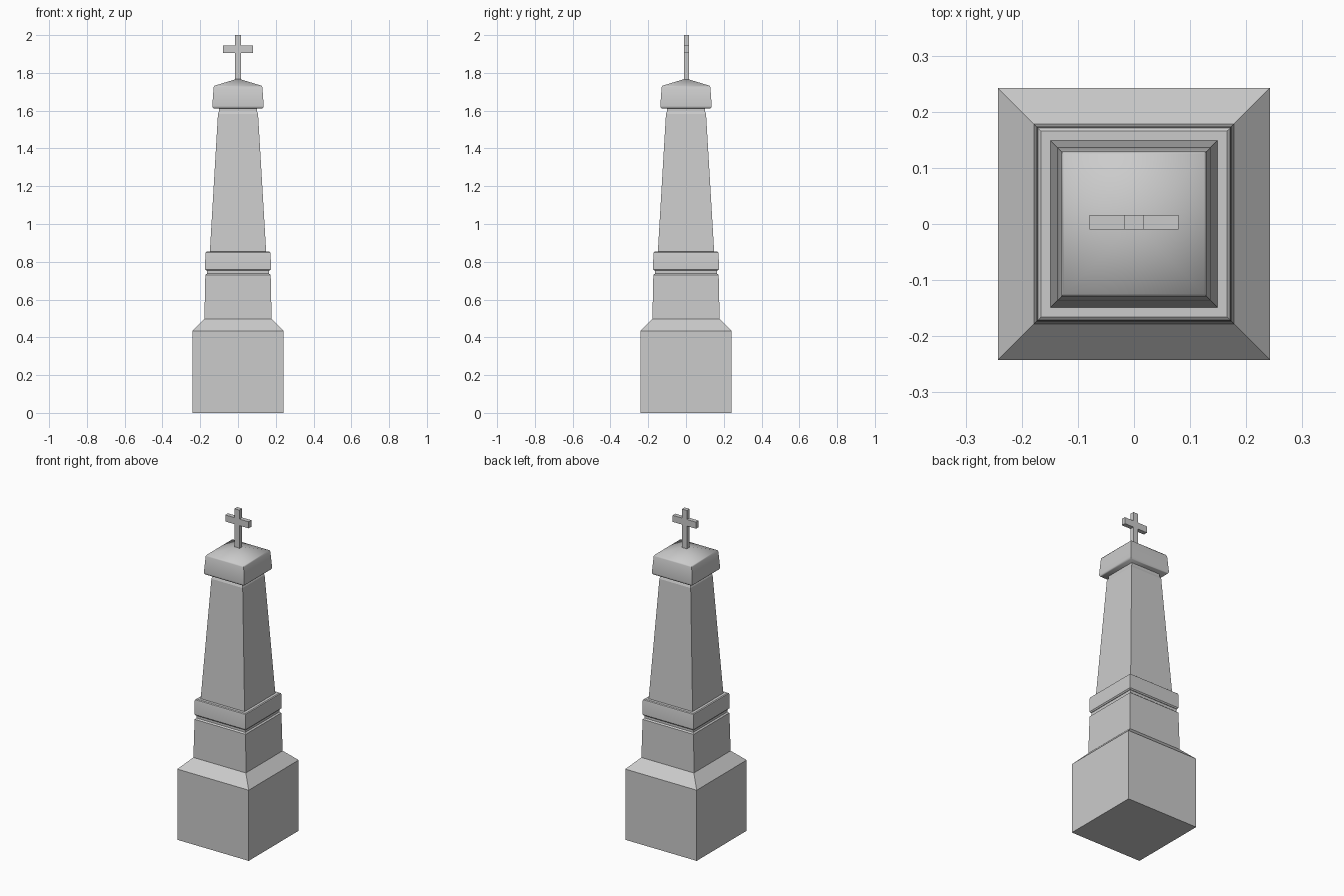
import bpy
import bmesh
import math

cube = bpy.data.objects.get("Cube")
if cube:
    bpy.data.objects.remove(cube, do_unlink=True)

stone = bpy.data.materials.new("grey_stone")
stone.use_nodes = True
colour = (0.6, 0.6, 0.6, 1)
stone.diffuse_color = colour
stone.node_tree.nodes["Principled BSDF"].inputs["Base Color"].default_value = colour


def finish(name, bm, smooth_angle=None):
    bmesh.ops.recalc_face_normals(bm, faces=bm.faces)
    mesh = bpy.data.meshes.new(name)
    bm.to_mesh(mesh)
    bm.free()
    mesh.materials.append(stone)
    obj = bpy.data.objects.new(name, mesh)
    bpy.context.collection.objects.link(obj)
    if smooth_angle:
        bpy.ops.object.select_all(action="DESELECT")
        obj.select_set(True)
        bpy.context.view_layer.objects.active = obj
        bpy.ops.object.shade_smooth_by_angle(angle=math.radians(smooth_angle))
    return obj


def square_tower(name, profile, apex=None, smooth_angle=None):
    """Loft square rings through (half width, height) pairs."""
    bm = bmesh.new()
    rings = [[bm.verts.new((sx * h, sy * h, z))
              for sx, sy in ((-1, -1), (1, -1), (1, 1), (-1, 1))]
             for h, z in profile]
    for low, high in zip(rings, rings[1:]):
        for i in range(4):
            j = (i + 1) % 4
            bm.faces.new((low[i], low[j], high[j], high[i]))
    bm.faces.new(rings[0][::-1])
    top = rings[-1]
    if apex is None:
        bm.faces.new(top)
    else:
        tip = bm.verts.new((0, 0, apex))
        for i in range(4):
            bm.faces.new((top[i], top[(i + 1) % 4], tip))
    return finish(name, bm, smooth_angle)


# Plinth with sloped shoulders
square_tower("plinth", [(0.242, 0), (0.242, 0.433), (0.178, 0.497)])

# Pedestal block and the recessed joint above it
square_tower("pedestal", [(0.178, 0.495), (0.173, 0.73), (0.165, 0.737), (0.165, 0.757)])

# Moulded band with eased edges
square_tower("band", [(0.168, 0.753), (0.174, 0.76), (0.173, 0.843),
                      (0.171, 0.85), (0.166, 0.854)], smooth_angle=30)

# Tapering shaft and its neck
square_tower("shaft", [(0.149, 0.853), (0.106, 1.583), (0.1, 1.598),
                       (0.1, 1.618)])

# Cap with rounded edges and a low pyramid roof
square_tower("cap", [(0.129, 1.612), (0.135, 1.618), (0.136, 1.626),
                     (0.129, 1.724), (0.125, 1.732)], apex=1.77, smooth_angle=50)

# Cross extruded from a single outline
arm, post, low, high, top, base = 0.079, 0.017, 1.905, 1.945, 2.0, 1.755
half = [(post, base), (post, low), (arm, low), (arm, high), (post, high), (post, top)]
outline = half + [(-x, z) for x, z in reversed(half)]
bm = bmesh.new()
face = bm.faces.new([bm.verts.new((x, -0.01, z)) for x, z in outline])
result = bmesh.ops.extrude_face_region(bm, geom=[face], use_keep_orig=True)
moved = [v for v in result["geom"] if isinstance(v, bmesh.types.BMVert)]
bmesh.ops.translate(bm, verts=moved, vec=(0, 0.026, 0))
finish("cross", bm)
